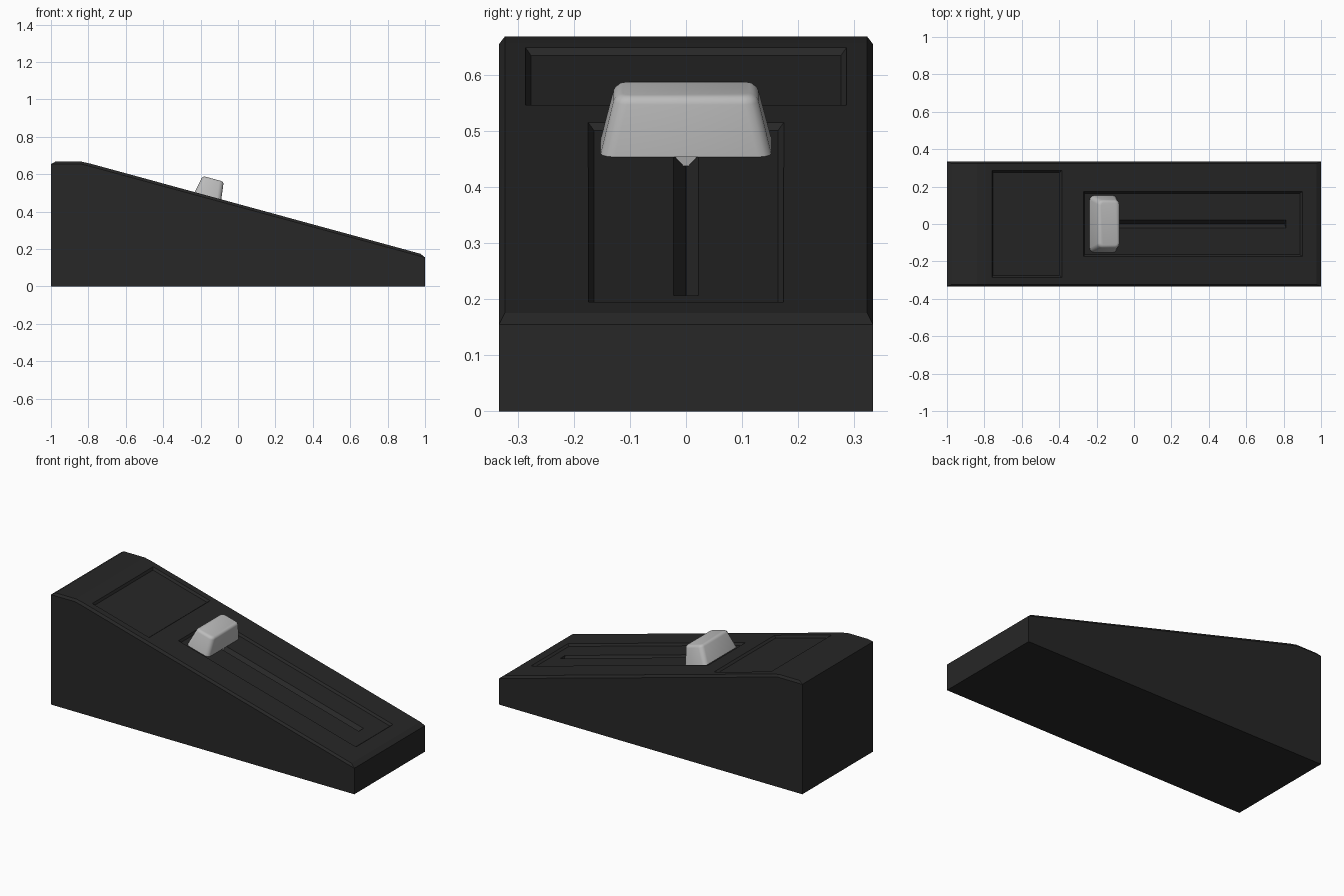
import bpy, bmesh, math
from mathutils import Matrix

if "Cube" in bpy.data.objects:
    bpy.data.objects.remove(bpy.data.objects["Cube"])

SLOPE = math.atan(0.273)
C = math.cos(SLOPE)
# Local frame of the sloping face: x runs downhill, z is the face normal
FACE = Matrix.Translation((0, 0, 0.441)) @ Matrix.Rotation(SLOPE, 4, 'Y')


def material(name, v):
    m = bpy.data.materials.new(name)
    m.diffuse_color = (v, v, v, 1)
    m.use_nodes = True
    m.node_tree.nodes["Principled BSDF"].inputs["Base Color"].default_value = m.diffuse_color
    return m


def to_object(name, bm, matrix=None, mat=None):
    bmesh.ops.recalc_face_normals(bm, faces=bm.faces[:])
    if matrix:
        bm.transform(matrix)
    me = bpy.data.meshes.new(name)
    bm.to_mesh(me)
    bm.free()
    ob = bpy.data.objects.new(name, me)
    bpy.context.collection.objects.link(ob)
    if mat:
        me.materials.append(mat)
    return ob


def frustum(bottom, top):
    """Each end is (x0, x1, half_width, z)."""
    bm = bmesh.new()
    rings = []
    for x0, x1, w, z in (bottom, top):
        rings.append([bm.verts.new(p) for p in
                      ((x0, -w, z), (x1, -w, z), (x1, w, z), (x0, w, z))])
    a, b = rings
    bm.faces.new(a[::-1])
    bm.faces.new(b)
    for i in range(4):
        j = (i + 1) % 4
        bm.faces.new((a[i], a[j], b[j], b[i]))
    return bm


def activate(ob):
    bpy.ops.object.select_all(action='DESELECT')
    ob.select_set(True)
    bpy.context.view_layer.objects.active = ob


def cut(target, cutter):
    cutter.hide_render = True
    mod = target.modifiers.new("cut", 'BOOLEAN')
    mod.operation = 'DIFFERENCE'
    mod.solver = 'EXACT'
    mod.object = cutter
    activate(target)
    bpy.ops.object.modifier_apply(modifier=mod.name)
    bpy.data.objects.remove(cutter)


dark = material("dark_plastic", 0.02)
light = material("light_plastic", 0.5)

# Wedge body with chamfered upper edges
bm = bmesh.new()
outer = [(-1, 0), (1, 0), (1, 0.155), (-0.80, 0.645), (-0.84, 0.655), (-1, 0.655)]
inner = [(0.975, 0.175), (-0.79, 0.657), (-0.84, 0.668), (-0.975, 0.668)]
for pts, w in ((outer, 0.333), (inner, 0.323)):
    for x, z in pts:
        for s in (-1, 1):
            bm.verts.new((x, s * w, z))
bmesh.ops.convex_hull(bm, input=bm.verts[:])
bmesh.ops.dissolve_limit(bm, angle_limit=0.01, verts=bm.verts[:], edges=bm.edges[:])
body = to_object("wedge_body", bm, mat=dark)

# Shallow recessed panels with sloping walls
DEPTH = 0.012
for x0, x1, w in ((-0.27, 0.90, 0.174), (-0.76, -0.385, 0.286)):
    u0, u1 = x0 / C, x1 / C
    k = 0.01 / DEPTH * 0.03
    bm = frustum((u0 + 0.01, u1 - 0.01, w - 0.01, -DEPTH),
                 (u0 - k, u1 + k, w + k, 0.03))
    cut(body, to_object("panel_cutter", bm, FACE, dark))

# V-shaped slider slot
bm = frustum((-0.2, 0.845, 0.0008, -0.034), (-0.2, 0.845, 0.0222, -DEPTH))
top = [f for f in bm.faces if all(v.co.z > -DEPTH - 1e-4 for v in f.verts)]
up = bmesh.ops.extrude_face_region(bm, geom=top)
bmesh.ops.delete(bm, geom=top, context='FACES_ONLY')
bmesh.ops.translate(bm, vec=(0, 0, 0.03),
                    verts=[g for g in up['geom'] if isinstance(g, bmesh.types.BMVert)])
cut(body, to_object("slot_cutter", bm, FACE, dark))

# Slider knob: tapered block with rounded corners and top rim
bm = frustum((-0.242, -0.091, 0.152, -DEPTH), (-0.222, -0.105, 0.126, 0.095))
sides = [e for e in bm.edges if abs(e.verts[0].co.z - e.verts[1].co.z) > 0.05]
bmesh.ops.bevel(bm, geom=sides, offset=0.024, segments=3, profile=0.5, affect='EDGES')
rim = [e for e in bm.edges if all(v.co.z > 0.094 for v in e.verts)]
bmesh.ops.bevel(bm, geom=rim, offset=0.014, segments=3, profile=0.5, affect='EDGES')
knob = to_object("slider_knob", bm, FACE, light)
activate(knob)
bpy.ops.object.shade_smooth_by_angle(angle=math.radians(35))

# Knob stem riding in the slot
bm = frustum((-0.19, -0.094, 0.005, -0.029), (-0.19, -0.094, 0.022, -0.010))
to_object("slider_stem", bm, FACE, light)
